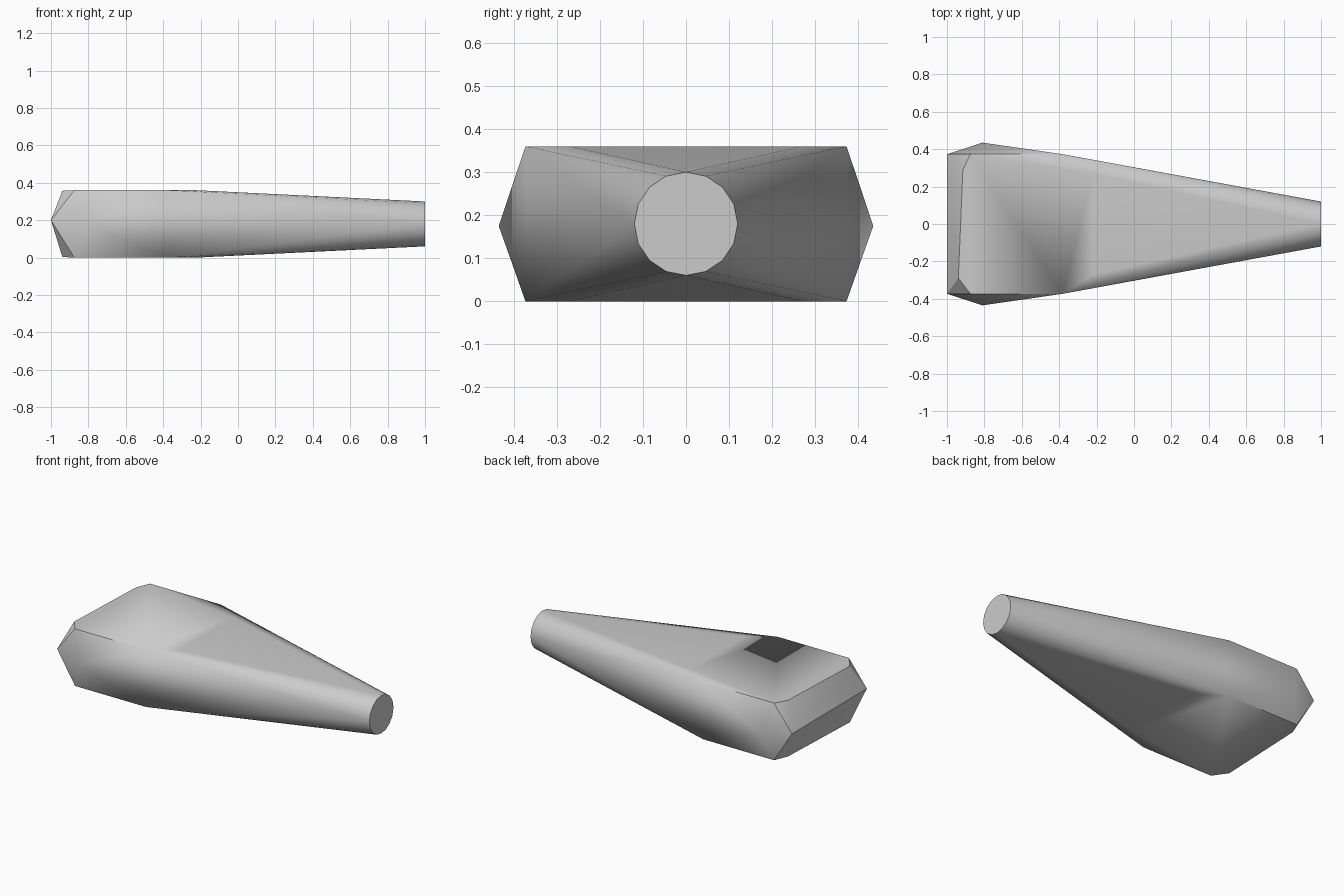
import bpy, bmesh, math

cube = bpy.data.objects.get("Cube")
if cube:
    bpy.data.objects.remove(cube, do_unlink=True)

# Plain grey material
GREY = (0.6, 0.6, 0.6, 1)
mat = bpy.data.materials.new("plain_grey")
mat.use_nodes = True
mat.diffuse_color = GREY
bsdf = next(n for n in mat.node_tree.nodes if n.type == 'BSDF_PRINCIPLED')
bsdf.inputs["Base Color"].default_value = GREY

MID, HALF = 0.18, 0.18
HALF_WIDTH = 0.373
TIP_RADIUS, TIP_SIDES = 0.12, 16

bm = bmesh.new()

# Round tip
for i in range(TIP_SIDES):
    a = math.tau * i / TIP_SIDES
    bm.verts.new((1, TIP_RADIUS * math.cos(a), MID + TIP_RADIUS * math.sin(a)))

for side in (-1, 1):
    # Ridge along the blunt end, and the side bulge
    bm.verts.new((-1, side * HALF_WIDTH, 0.2))
    bm.verts.new((-0.81, side * 0.435, 0.175))
    for level in (-1, 1):
        z = MID + level * HALF
        # Flat top and bottom: rear corner, shoulder, inner shoulder
        bm.verts.new((-0.875, side * HALF_WIDTH, z))
        bm.verts.new((-0.38, side * HALF_WIDTH, z))
        bm.verts.new((-0.22, side * 0.27, z))
        # Chipped corner of the blunt end, slightly skewed
        skew = -0.927 + 0.012 * side
        bm.verts.new((skew, side * 0.29, z - level * 0.003))

# Taut skin around all the corners
hull = bmesh.ops.convex_hull(bm, input=bm.verts[:])
loose = [v for v in bm.verts if not v.link_faces]
bmesh.ops.delete(bm, geom=loose, context='VERTS')
bmesh.ops.dissolve_limit(bm, angle_limit=math.radians(0.5),
                         verts=bm.verts[:], edges=bm.edges[:])
bmesh.ops.recalc_face_normals(bm, faces=bm.faces[:])

mesh = bpy.data.meshes.new("tapered_body")
bm.to_mesh(mesh)
bm.free()
mesh.materials.append(mat)
body = bpy.data.objects.new("tapered_body", mesh)
bpy.context.collection.objects.link(body)

bpy.ops.object.select_all(action='DESELECT')
body.select_set(True)
bpy.context.view_layer.objects.active = body
bpy.ops.object.shade_smooth_by_angle(angle=math.radians(30))
